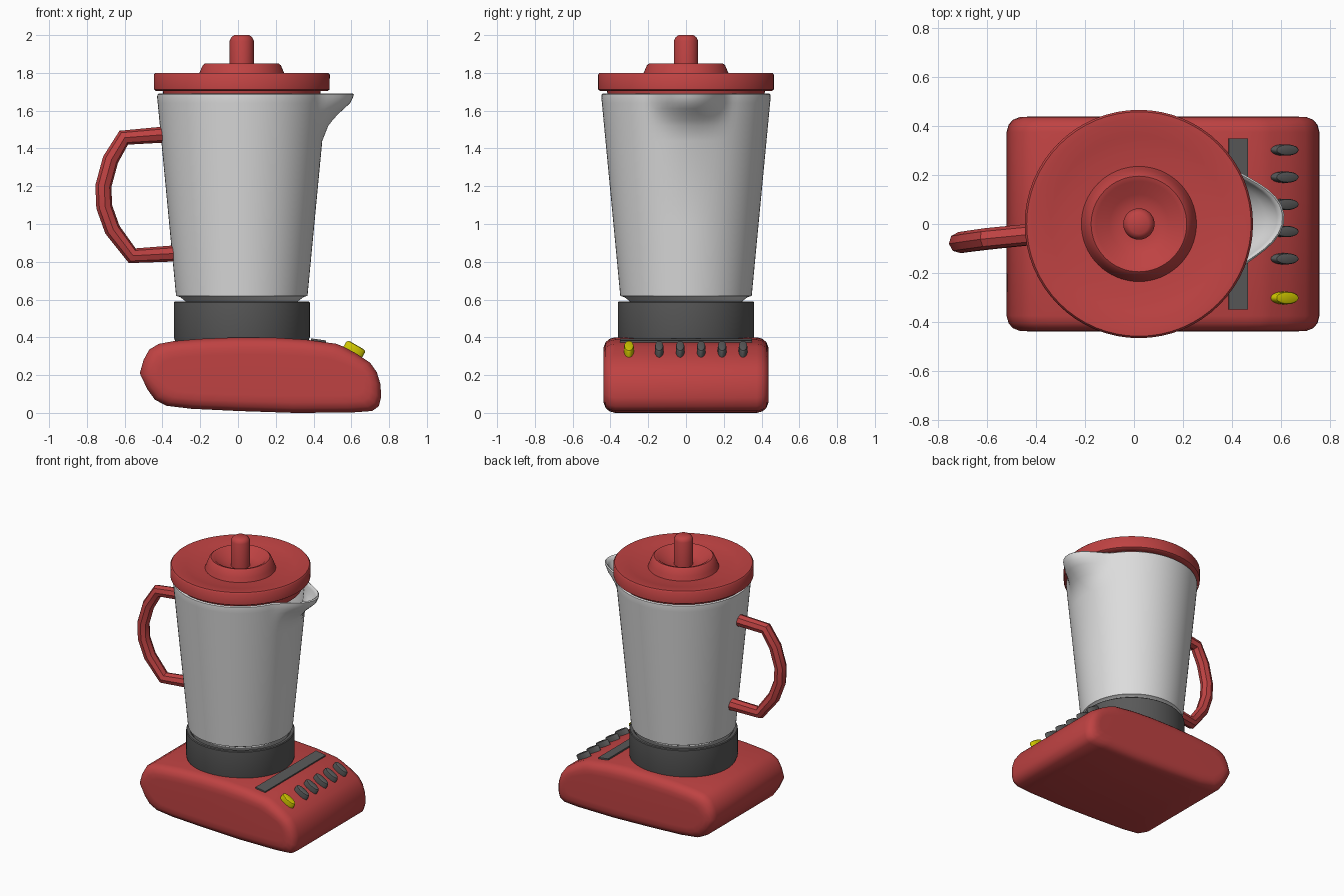
import bpy, bmesh, math

if "Cube" in bpy.data.objects:
    bpy.data.objects.remove(bpy.data.objects["Cube"])

CX, CY = 0.02, 0.0   # jug axis


def mat(name, r, g, b):
    m = bpy.data.materials.new(name)
    m.diffuse_color = (r, g, b, 1)
    m.use_nodes = True
    m.node_tree.nodes["Principled BSDF"].inputs["Base Color"].default_value = m.diffuse_color
    return m


RED = mat("red_plastic", 0.52, 0.055, 0.055)
WHITE = mat("pale_jug", 0.72, 0.72, 0.72)
GREY = mat("dark_grey", 0.10, 0.10, 0.10)
YELLOW = mat("yellow", 0.62, 0.56, 0.0)


def finish(bm, name, material, angle=40):
    bmesh.ops.remove_doubles(bm, verts=bm.verts, dist=1e-5)
    bmesh.ops.recalc_face_normals(bm, faces=bm.faces)
    me = bpy.data.meshes.new(name)
    bm.to_mesh(me)
    bm.free()
    me.materials.append(material)
    ob = bpy.data.objects.new(name, me)
    bpy.context.collection.objects.link(ob)
    smooth(ob, angle)
    return ob


def smooth(ob, angle):
    bpy.ops.object.select_all(action='DESELECT')
    ob.select_set(True)
    bpy.context.view_layer.objects.active = ob
    bpy.ops.object.shade_smooth_by_angle(angle=math.radians(angle))


def loft(bm, rings):
    for a, b in zip(rings, rings[1:]):
        n = len(a)
        for i in range(n):
            bm.faces.new((a[i], a[(i + 1) % n], b[(i + 1) % n], b[i]))


def lathe(name, profile, material, n=64, push=None, angle=40):
    """Spin (r, z) points round the jug axis; push adds radius by angle and height."""
    bm = bmesh.new()
    rings = []
    for r, z in profile:
        ring = []
        for i in range(n):
            t = 2 * math.pi * i / n
            q = r + (push(t, z) if push and r > 0.3 else 0)
            ring.append(bm.verts.new((CX + q * math.cos(t), CY + q * math.sin(t), z)))
        rings.append(ring)
    loft(bm, rings)
    return finish(bm, name, material, angle)


# Base: side profile lofted across y, shrunk at both ends for rounded edges
side = [(-0.52, 0.21), (-0.50, 0.28), (-0.47, 0.335), (-0.42, 0.365), (-0.34, 0.38),
        (-0.2, 0.392), (0, 0.4), (0.2, 0.398), (0.36, 0.388), (0.46, 0.374), (0.52, 0.366),
        (0.56, 0.35), (0.63, 0.312), (0.70, 0.265), (0.735, 0.215), (0.755, 0.15),
        (0.757, 0.08), (0.745, 0.035), (0.71, 0.01), (0.6, 0.002), (0.3, 0.0), (0, 0.01),
        (-0.25, 0.022), (-0.38, 0.038), (-0.44, 0.07), (-0.48, 0.125)]
half = [(0.438, 0.09), (0.437, 0.055), (0.425, 0.025), (0.405, 0.008), (0.375, 0.0)]
sections = [(-y, s) for y, s in half] + [(y, s) for y, s in reversed(half)]
bm = bmesh.new()
rings = [[bm.verts.new((0.12 + (x - 0.12) * (1 - s / 0.64), y, 0.2 + (z - 0.2) * (1 - s / 0.2)))
          for x, z in side] for y, s in sections]
loft(bm, rings)
bm.faces.new(rings[0])
bm.faces.new(rings[-1])
finish(bm, "base", RED, 60)

# Collar under the jug
lathe("collar", [(0, 0.36), (0.345, 0.36), (0.36, 0.40), (0.36, 0.585), (0.355, 0.59),
                 (0.335, 0.59), (0.325, 0.58), (0, 0.58)], GREY)


# Jug with a pulled-out pouring lip
def lip(t, z):
    d = (t - math.radians(3) + math.pi) % (2 * math.pi) - math.pi
    w = math.radians(32)
    if abs(d) > w:
        return 0
    steps = [(1.44, 0), (1.52, 0.025), (1.57, 0.06), (1.64, 0.13), (1.69, 0.15)]
    g = 0
    for (z0, g0), (z1, g1) in zip(steps, steps[1:]):
        if z >= z0:
            g = g0 + (g1 - g0) * min(1, (z - z0) / (z1 - z0))
    return g * (0.5 + 0.5 * math.cos(math.pi * d / w)) ** 1.1


def wall(z):
    return 0.348 + 0.10 * (z - 0.62) / 1.05


heights = [0.62, 1.0, 1.44, 1.48, 1.52, 1.55, 1.58, 1.61, 1.64, 1.67]
outer = [(wall(z), z) for z in heights]
inner = [(wall(z) - 0.024, z) for z in reversed(heights[1:])]
lathe("jug", [(0, 0.585), (0.29, 0.585), (0.325, 0.612)] + outer
      + [(0.447, 1.685), (0.438, 1.692), (0.428, 1.685)] + inner
      + [(0.32, 0.66), (0, 0.65)], WHITE, n=96, push=lip)

# Lid: plug, dished disc, raised cup and knob
lathe("lid", [(0, 1.64), (0.41, 1.64), (0.418, 1.705), (0.455, 1.705), (0.465, 1.712),
              (0.466, 1.79), (0.458, 1.80), (0.43, 1.80), (0.36, 1.785), (0.30, 1.775),
              (0.235, 1.77), (0.224, 1.80), (0.207, 1.84), (0.195, 1.85), (0.175, 1.845),
              (0.12, 1.80), (0.065, 1.79), (0, 1.79)], RED)
lathe("lid_knob", [(0, 1.77), (0.064, 1.77), (0.064, 1.97), (0.056, 1.988),
                   (0.04, 2.0), (0, 2.0)], RED, n=32)

# Handle: round bar along a bent path
path = [(-0.37, -0.037, 1.475), (-0.605, -0.06, 1.457), (-0.675, -0.07, 1.34),
        (-0.713, -0.076, 1.2), (-0.708, -0.076, 1.09), (-0.665, -0.07, 0.97),
        (-0.56, -0.058, 0.832), (-0.32, -0.033, 0.845)]
cu = bpy.data.curves.new("handle", 'CURVE')
cu.dimensions = '3D'
cu.bevel_depth = 0.043
cu.bevel_resolution = 2
cu.use_fill_caps = True
sp = cu.splines.new('POLY')
sp.points.add(len(path) - 1)
for p, c in zip(sp.points, path):
    p.co = (*c, 1)
handle = bpy.data.objects.new("handle", cu)
bpy.context.collection.objects.link(handle)
cu.materials.append(RED)
bpy.ops.object.select_all(action='DESELECT')
handle.select_set(True)
bpy.context.view_layer.objects.active = handle
bpy.ops.object.convert(target='MESH')
smooth(bpy.context.object, 40)


# Push buttons: oval pads lying on the sloping front
def button(name, y, material, width):
    bm = bmesh.new()
    rings = []
    for k, z in [(1, -0.03), (1, 0.015), (0.9, 0.024), (0.7, 0.027)]:
        rings.append([bm.verts.new((0.057 * k * math.cos(a), width * k * math.sin(a), z))
                      for a in [math.tau * i / 20 for i in range(20)]])
    loft(bm, rings)
    bm.faces.new(rings[0])
    bm.faces.new(rings[-1])
    ob = finish(bm, name, material)
    ob.location = (0.615, y, 0.335)
    ob.rotation_euler = (0, math.radians(30), 0)


for i in range(5):
    button(f"button_{i + 1}", 0.302 - 0.111 * i, GREY, 0.023)
button("power_button", -0.302, YELLOW, 0.026)

# Display strip behind the buttons
bm = bmesh.new()
bmesh.ops.create_cube(bm, size=1)
bmesh.ops.scale(bm, vec=(0.08, 0.70, 0.02), verts=bm.verts)
strip = finish(bm, "display_strip", GREY)
strip.location = (0.425, 0, 0.379)
strip.rotation_euler = (0, math.radians(8), 0)
